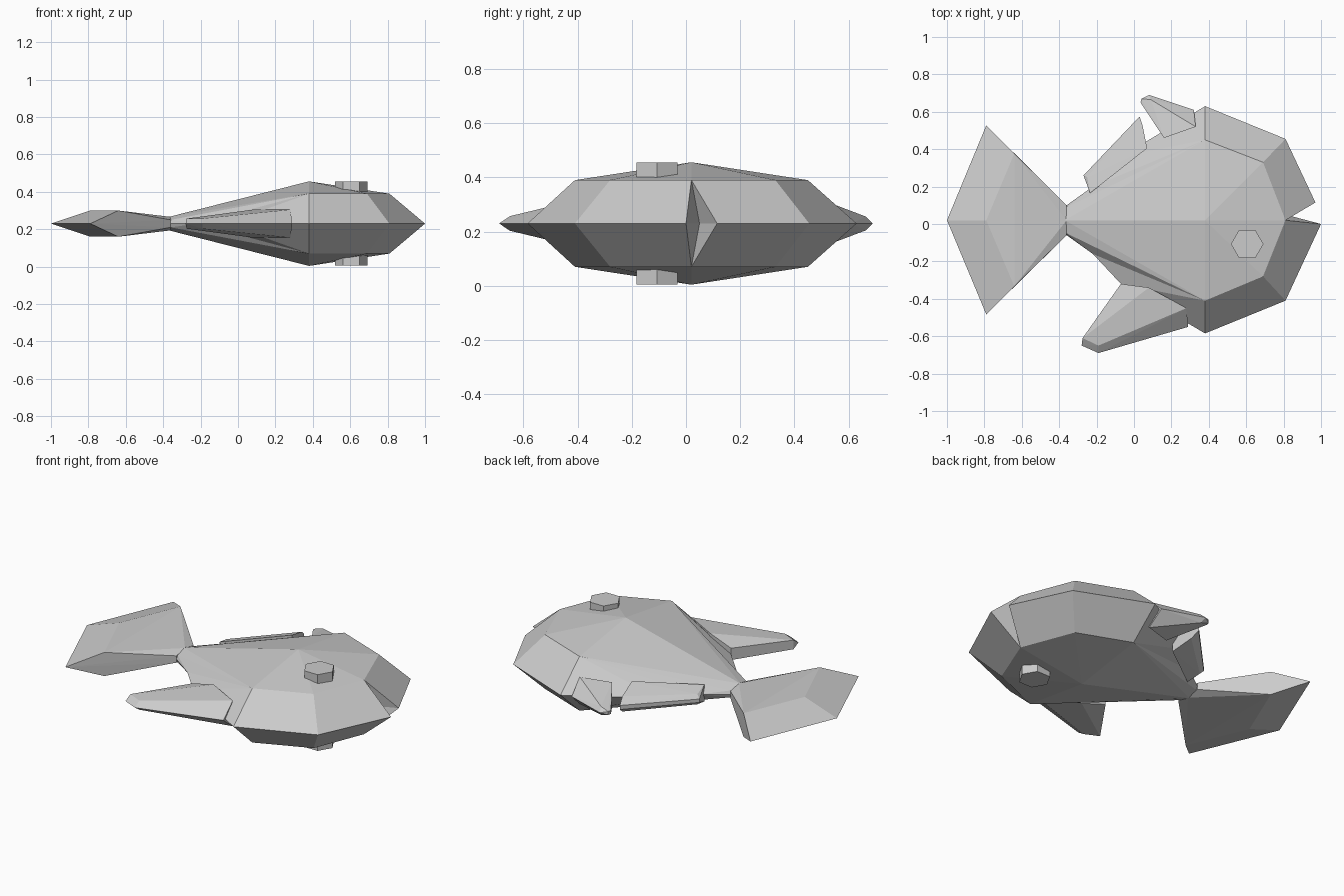
import bpy, bmesh, math

if "Cube" in bpy.data.objects:
    bpy.data.objects.remove(bpy.data.objects["Cube"])

MID = 0.23  # height of the symmetry plane; all z values below are offsets from it


def finish(name, bm):
    bmesh.ops.recalc_face_normals(bm, faces=bm.faces[:])
    mesh = bpy.data.meshes.new(name)
    bm.to_mesh(mesh)
    bm.free()
    obj = bpy.data.objects.new(name, mesh)
    obj.location.z = MID
    bpy.context.collection.objects.link(obj)
    return obj


def mirrored_shell(name, pts, faces):
    """Closed solid from its upper half, mirrored in z."""
    bm = bmesh.new()
    for s in (1, -1):
        vs = [bm.verts.new((x, y, z * s)) for x, y, z in pts]
        for f in faces:
            bm.faces.new([vs[i] for i in f])
    bmesh.ops.remove_doubles(bm, verts=bm.verts[:], dist=0.0005)
    return finish(name, bm)


def mirrored_hull(name, pts):
    """Convex faceted solid from points mirrored in z."""
    bm = bmesh.new()
    for p in {(x, y, z * s) for x, y, z in pts for s in (1, -1)}:
        bm.verts.new(p)
    bmesh.ops.convex_hull(bm, input=bm.verts[:])
    bmesh.ops.dissolve_limit(bm, angle_limit=math.radians(1),
                             verts=bm.verts[:], edges=bm.edges[:])
    return finish(name, bm)


# Body: rim outline (0-12) with the mouth notch at 5-7, then upper points (13-21)
rim = [(-.36, -.06), (-.22, -.16), (-.07, -.32), (.38, -.585), (.81, -.41),
       (1, 0), (.81, .05), (.97, .115), (.81, .455), (.38, .63),
       (-.07, .36), (-.22, .20), (-.36, .10)]
upper = [(-.37, .02, .036), (.38, .02, .226),
         (-.36, -.05, .02), (.38, -.41, .16), (.69, -.28, .16),
         (.81, .02, .16), (.69, .33, .16), (.38, .45, .16), (-.36, .09, .02)]
faces = [(0, 1, 15), (1, 16, 15), (1, 2, 16), (2, 3, 16), (3, 4, 17, 16),
         (4, 5, 18, 17), (5, 6, 18), (6, 7, 18), (7, 8, 19, 18),
         (8, 9, 20, 19), (9, 10, 20), (10, 11, 20), (11, 21, 20),
         (11, 12, 21), (12, 0, 15, 13, 21),
         (15, 16, 14, 13), (16, 17, 14), (17, 18, 14), (18, 19, 14),
         (19, 20, 14), (20, 21, 13, 14)]
faces[15:16] = [(15, 16, 13), (16, 14, 13)]
faces[-1:] = [(20, 21, 13), (20, 13, 14)]
mirrored_shell("body", [(x, y, 0) for x, y in rim] + upper, faces)

# Tail fin: fan with a central crease
tail = [(-1, .02, 0), (-.79, .02, .07), (-.36, .02, .036)]
for s in (1, -1):
    tail += [(-.79, .022 + s * .505, 0), (-.64, .022 + s * .355, .07),
             (-.36, .02 + s * .08, .02)]
mirrored_hull("tail_fin", tail)

# Belly fin
mirrored_hull("belly_fin", [
    (-.28, -.65, 0), (-.19, -.69, 0), (.29, -.55, 0), (.28, -.45, .075),
    (-.19, -.65, .027), (-.275, -.61, .027), (-.07, -.32, .035),
    (.08, -.34, .075)])

# Two back fins
mirrored_hull("front_back_fin", [
    (.035, .65, .01), (.04, .67, .01), (.08, .69, 0), (.32, .61, 0),
    (.33, .52, .08), (.09, .665, .025), (.16, .46, .07)])
mirrored_hull("rear_back_fin", [
    (-.27, .26, .01), (-.25, .25, .03), (-.235, .165, .05),
    (.03, .575, .012), (.045, .53, .045), (.07, .405, .08)])

# Eyes: one six-sided disc on each side
for side, s in (("upper", 1), ("lower", -1)):
    bpy.ops.mesh.primitive_cylinder_add(vertices=6, radius=.087, depth=.1,
                                        location=(.605, -.107, MID + s * .175),
                                        rotation=(0, 0, math.radians(30)))
    bpy.context.object.name = side + "_eye"
